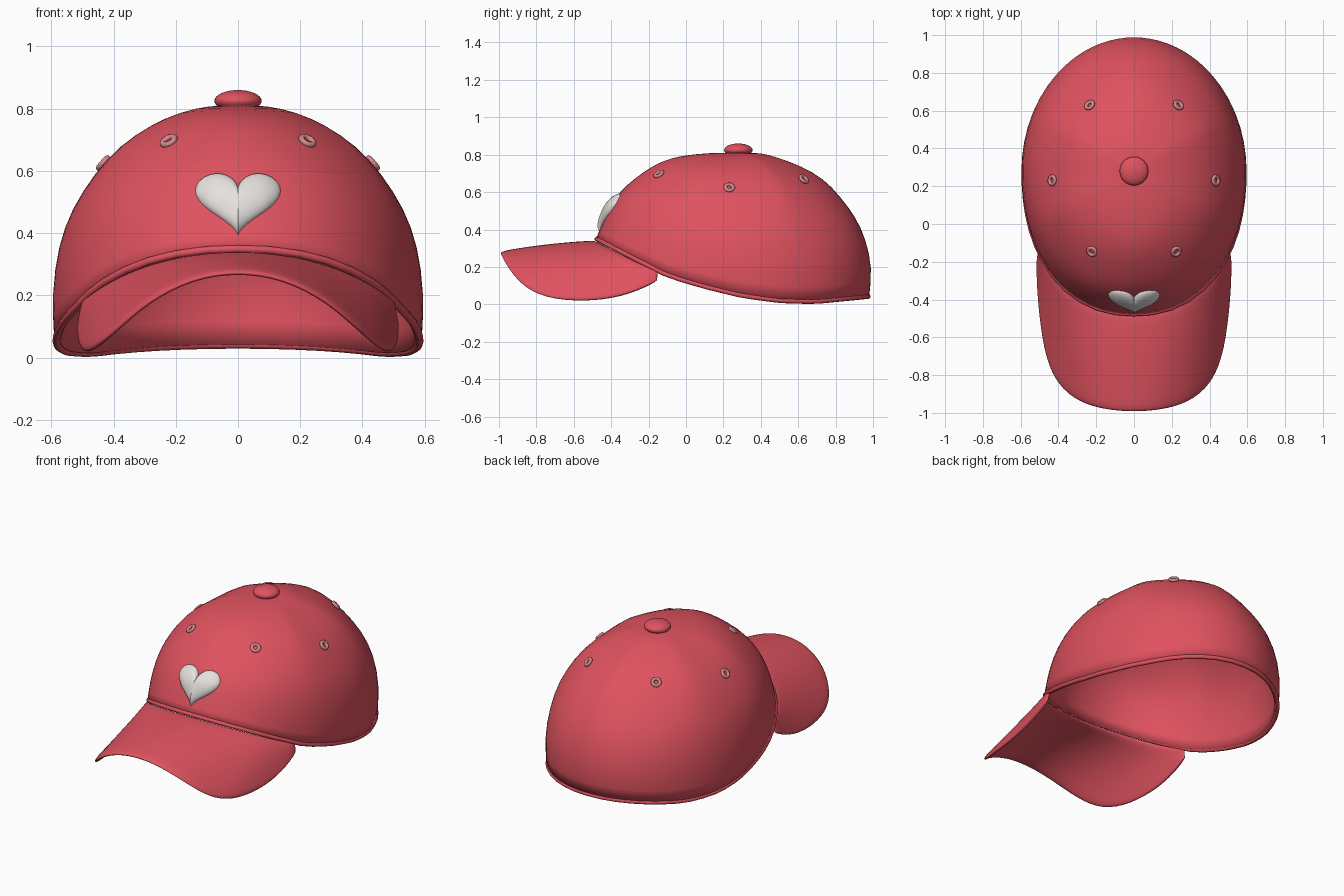
import bpy, bmesh, math
from mathutils import Vector
from mathutils.bvhtree import BVHTree

if "Cube" in bpy.data.objects:
    bpy.data.objects.remove(bpy.data.objects["Cube"])

CY, TOP = 0.28, 0.81


def material(name, rgb):
    m = bpy.data.materials.new(name)
    m.diffuse_color = (*rgb, 1)
    m.use_nodes = True
    m.node_tree.nodes["Principled BSDF"].inputs["Base Color"].default_value = m.diffuse_color
    return m


RED = material("red_cloth", (0.74, 0.085, 0.115))
WHITE = material("white_patch", (0.78, 0.75, 0.73))
PINK = material("pale_pink_thread", (0.66, 0.25, 0.26))


def make(name, verts, faces, mat):
    me = bpy.data.meshes.new(name)
    me.from_pydata(verts, [], faces)
    bm = bmesh.new()
    bm.from_mesh(me)
    bmesh.ops.recalc_face_normals(bm, faces=bm.faces)
    bm.to_mesh(me)
    bm.free()
    me.materials.append(mat)
    for p in me.polygons:
        p.use_smooth = True
    ob = bpy.data.objects.new(name, me)
    bpy.context.collection.objects.link(ob)
    return ob


def lerp_table(tab, x):
    for (a, va), (b, vb) in zip(tab, tab[1:]):
        if x <= b:
            k = max(0, (x - a) / (b - a))
            return va + (vb - va) * k
    return tab[-1][1]


# Crown shape: front, side and back profiles blended around the head
LEVEL = [1, 1, .97, .91, .82, .7, .55, .4, .2, 0]
FRONT = [0, .2, .39, .52, .62, .725, .83, .89, .95, 1]
SIDE = [0, .15, .31, .48, .66, .79, .905, .965, 1, .985]
BACK = [0, .17, .28, .46, .63, .75, .875, .95, 1, .975]
DIP = [0, .03, .06, .06, .045, .03, .015, 0, 0, 0]
RIM = [(-.49, .35), (-.3, .25), (-.1, .15), (.1, .092), (.3, .045),
       (.5, .018), (.7, .012), (1, .04)]


def crown_point(a, i):
    c, s = math.cos(a), math.sin(a)
    b, n = (0.765, 2.2) if s < 0 else (0.72, 2.0)
    R = (abs(c / 0.6) ** n + abs(s / b) ** n) ** (-1 / n)
    prof = FRONT if s < 0 else BACK
    f = SIDE[i] * c * c + prof[i] * s * s
    f *= 1 - DIP[i] * (abs(math.cos(3 * a)) - 0.4)   # six panels, ridged seams
    zr = lerp_table(RIM, CY + R * s)
    return Vector((R * f * c, CY + R * f * s, zr + (TOP - zr) * LEVEL[i]))


N = 48
angles = [2 * math.pi * k / N for k in range(N)]
verts = [Vector((0, CY, TOP))]
for i in range(1, len(LEVEL)):
    verts += [crown_point(a, i) for a in angles]
faces = [(0, 1 + k, 1 + (k + 1) % N) for k in range(N)]
for i in range(len(LEVEL) - 2):
    for k in range(N):
        p, q = 1 + i * N + k, 1 + i * N + (k + 1) % N
        faces.append((p, p + N, q + N, q))
crown = make("crown", verts, faces, RED)
if crown.data.polygons[0].normal.z < 0:
    crown.data.flip_normals()
sub = crown.modifiers.new("smooth", 'SUBSURF')
sub.levels = sub.render_levels = 1
sol = crown.modifiers.new("thickness", 'SOLIDIFY')
sol.thickness, sol.offset = 0.022, -1
tree = BVHTree.FromPolygons(verts, faces)


# Rolled edge round the opening
def tube(name, pts, r, mat):
    cu = bpy.data.curves.new(name, 'CURVE')
    cu.dimensions = '3D'
    cu.bevel_depth, cu.bevel_resolution = r, 2
    sp = cu.splines.new('POLY')
    sp.points.add(len(pts) - 1)
    for p, v in zip(sp.points, pts):
        p.co = (*v, 1)
    sp.use_cyclic_u = True
    cu.materials.append(mat)
    ob = bpy.data.objects.new(name, cu)
    bpy.context.collection.objects.link(ob)


tube("rim_edge", [crown_point(a, 9) * 1 + Vector((-.008 * math.cos(a), -.008 * math.sin(a), .002))
                  for a in angles], 0.013, RED)

# Brim: ruled from the crown edge to a curved outer edge
OUTER = [(0, -1, .29), (.15, -.99, .268), (.3, -.95, .19), (.41, -.86, .085),
         (.475, -.72, .03), (.507, -.5, .018), (.52, -.3, .055), (.518, -.15, .13)]
INNER_X = [0, .12, .24, .34, .41, .455, .485, .51]


def rim_at_x(x):
    y = CY - 0.765 * (1 - (x / 0.6) ** 2.2) ** (1 / 2.2)
    return Vector((x, y + 0.01, lerp_table(RIM, y) - 0.004))


half = [(rim_at_x(x), Vector(o)) for x, o in zip(INNER_X, OUTER)]
mir = Vector((-1, 1, 1))
cols = [(a * mir, b * mir) for a, b in half[:0:-1]] + half
ROWS = 6
verts, faces = [], []
for a, b in cols:
    for r in range(ROWS + 1):
        t = r / ROWS
        p = a.lerp(b, t)
        p.z += 0.07 * t * (1 - t) * (b - a).length
        verts.append(p)
for c in range(len(cols) - 1):
    for r in range(ROWS):
        k = c * (ROWS + 1) + r
        faces.append((k, k + 1, k + ROWS + 2, k + ROWS + 1))
brim = make("brim", verts, faces, RED)
if sum(p.normal.z for p in brim.data.polygons) < 0:
    brim.data.flip_normals()
sol = brim.modifiers.new("thickness", 'SOLIDIFY')
sol.thickness, sol.offset = 0.024, -1
sub = brim.modifiers.new("smooth", 'SUBSURF')
sub.levels = sub.render_levels = 2

# Top button
bpy.ops.mesh.primitive_uv_sphere_add(segments=32, ring_count=16, radius=1,
                                     location=(0, CY, 0.825))
btn = bpy.context.object
btn.name = "top_button"
btn.scale = (0.076, 0.076, 0.035)
btn.data.materials.append(RED)
bpy.ops.object.shade_smooth()

# Six eyelets, one per panel
for x, y, z in [(.44, .23, .63), (.235, .63, .67), (.225, -.15, .70)]:
    for s in (1, -1):
        o = Vector((0, CY, 0.3))
        d = (Vector((s * x, y, z)) - o).normalized()
        hit, nor, _, _ = tree.ray_cast(o, d)
        if nor.dot(d) < 0:
            nor = -nor
        bpy.ops.mesh.primitive_torus_add(major_segments=20, minor_segments=8,
                                         major_radius=0.021, minor_radius=0.01,
                                         location=hit + nor * 0.002)
        e = bpy.context.object
        e.name = "eyelet"
        e.rotation_mode = 'QUATERNION'
        e.rotation_quaternion = nor.to_track_quat('Z', 'Y')
        e.data.materials.append(PINK)
        bpy.ops.object.shade_smooth()

# Puffy heart patch draped on the front
M, RINGS = 64, 8


def drape(x, z, lift):
    hit = tree.ray_cast(Vector((x, -2, z)), Vector((0, 1, 0)))[0]
    return hit + Vector((0, -0.9, 0.35)) * lift


verts = [drape(0, 0.505, 0.032)]
for r in range(1, RINGS + 1):
    s = math.sin(r / RINGS * math.pi / 2)
    for k in range(M):
        a = 2 * math.pi * k / M
        hx = 16 * math.sin(a) ** 3 * 0.137 / 16
        hz = (13 * math.cos(a) - 5 * math.cos(2 * a) - 2 * math.cos(3 * a)
              - math.cos(4 * a) + 2.5) * 0.2 / 29
        verts.append(drape(hx * s, 0.505 + (hz - 0.012) * s,
                           0.036 * math.sqrt(max(0, 1 - s * s)) - 0.004))
faces = [(0, 1 + k, 1 + (k + 1) % M) for k in range(M)]
for r in range(RINGS - 1):
    for k in range(M):
        p, q = 1 + r * M + k, 1 + r * M + (k + 1) % M
        faces.append((p, p + M, q + M, q))
heart = make("heart_patch", verts, faces, WHITE)
if sum(p.normal.y for p in heart.data.polygons) > 0:
    heart.data.flip_normals()
